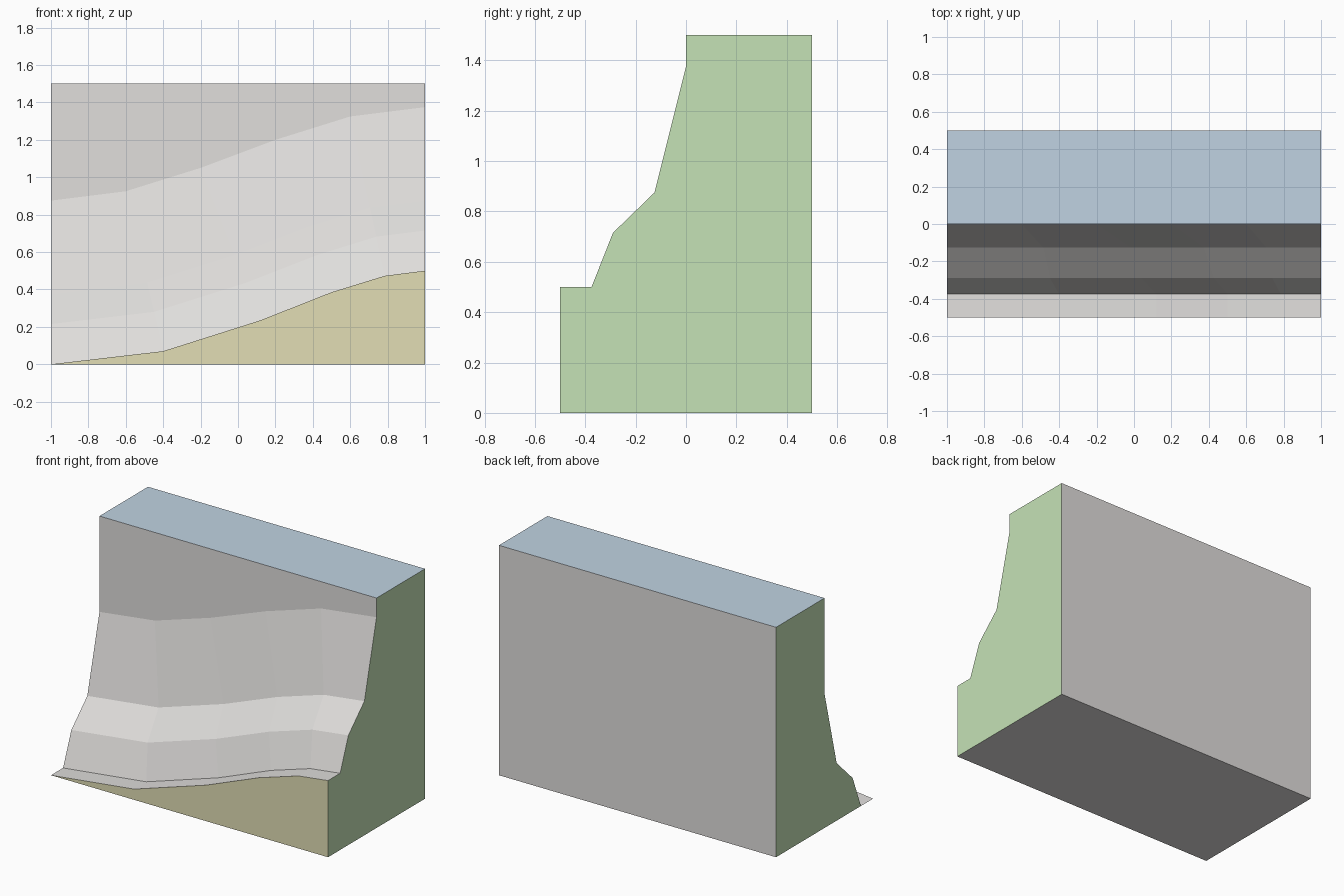
import bpy
import bmesh

cube = bpy.data.objects.get("Cube")
if cube:
    bpy.data.objects.remove(cube)


def make_material(name, colour):
    mat = bpy.data.materials.new(name)
    mat.use_nodes = True
    mat.diffuse_color = (*colour, 1)
    bsdf = next(n for n in mat.node_tree.nodes if n.type == "BSDF_PRINCIPLED")
    bsdf.inputs["Base Color"].default_value = (*colour, 1)
    return mat


GREY, BLUE, GREEN, KHAKI = range(4)
materials = [
    make_material("warm grey", (0.75, 0.735, 0.72)),
    make_material("pale blue", (0.53, 0.65, 0.76)),
    make_material("pale green", (0.56, 0.76, 0.47)),
    make_material("khaki", (0.76, 0.73, 0.46)),
]

# Cross-section (y, z) at the low end, and the rise (x, z) along ledge and crest
section = [(-0.5, 0), (-0.375, 0), (-0.29, 0.215), (-0.125, 0.375), (0, 0.875)]
ledge_rise = [(-1, 0), (-0.4, 0.07), (0.12, 0.235), (0.5, 0.385), (0.785, 0.473), (1, 0.5)]
crest_rise = [(-1, 0), (-0.6, 0.05), (-0.2, 0.175), (0.2, 0.325), (0.6, 0.45), (1, 0.5)]

bm = bmesh.new()


def face(verts, colour):
    bm.faces.new(verts).material_index = colour


# Stepped slope, blending the ledge curve into the crest curve
rows = []
for y, z in section:
    t = z / section[-1][1]
    rows.append([
        bm.verts.new((xa + (xb - xa) * t, y, z + ha + (hb - ha) * t))
        for (xa, ha), (xb, hb) in zip(ledge_rise, crest_rise)
    ])
for low, high in zip(rows, rows[1:]):
    for i in range(len(low) - 1):
        face((low[i], low[i + 1], high[i + 1], high[i]), GREY)

# Corners of the block
top_fl, top_fr, top_br, top_bl = [
    bm.verts.new((x, y, 1.5)) for x, y in ((-1, 0), (1, 0), (1, 0.5), (-1, 0.5))]
base_fr, base_br, base_bl = [
    bm.verts.new((x, y, 0)) for x, y in ((1, -0.5), (1, 0.5), (-1, 0.5))]
base_fl = rows[0][0]

# Upper wall, cap, back, underside, front and ends
face(rows[-1] + [top_fr, top_fl], GREY)
face((top_fl, top_fr, top_br, top_bl), BLUE)
face((base_br, base_bl, top_bl, top_br), GREY)
face((base_fl, rows[1][0], base_bl, base_br, base_fr), GREY)
face([base_fr] + rows[0][::-1], KHAKI)
face([base_fr, base_br, top_br, top_fr] + [r[-1] for r in rows[::-1]], GREEN)
face([base_bl, top_bl, top_fl] + [r[0] for r in rows[:0:-1]], GREEN)

bmesh.ops.recalc_face_normals(bm, faces=bm.faces)
mesh = bpy.data.meshes.new("sloped_wall_block")
bm.to_mesh(mesh)
bm.free()
for mat in materials:
    mesh.materials.append(mat)
block = bpy.data.objects.new("sloped_wall_block", mesh)
bpy.context.collection.objects.link(block)
